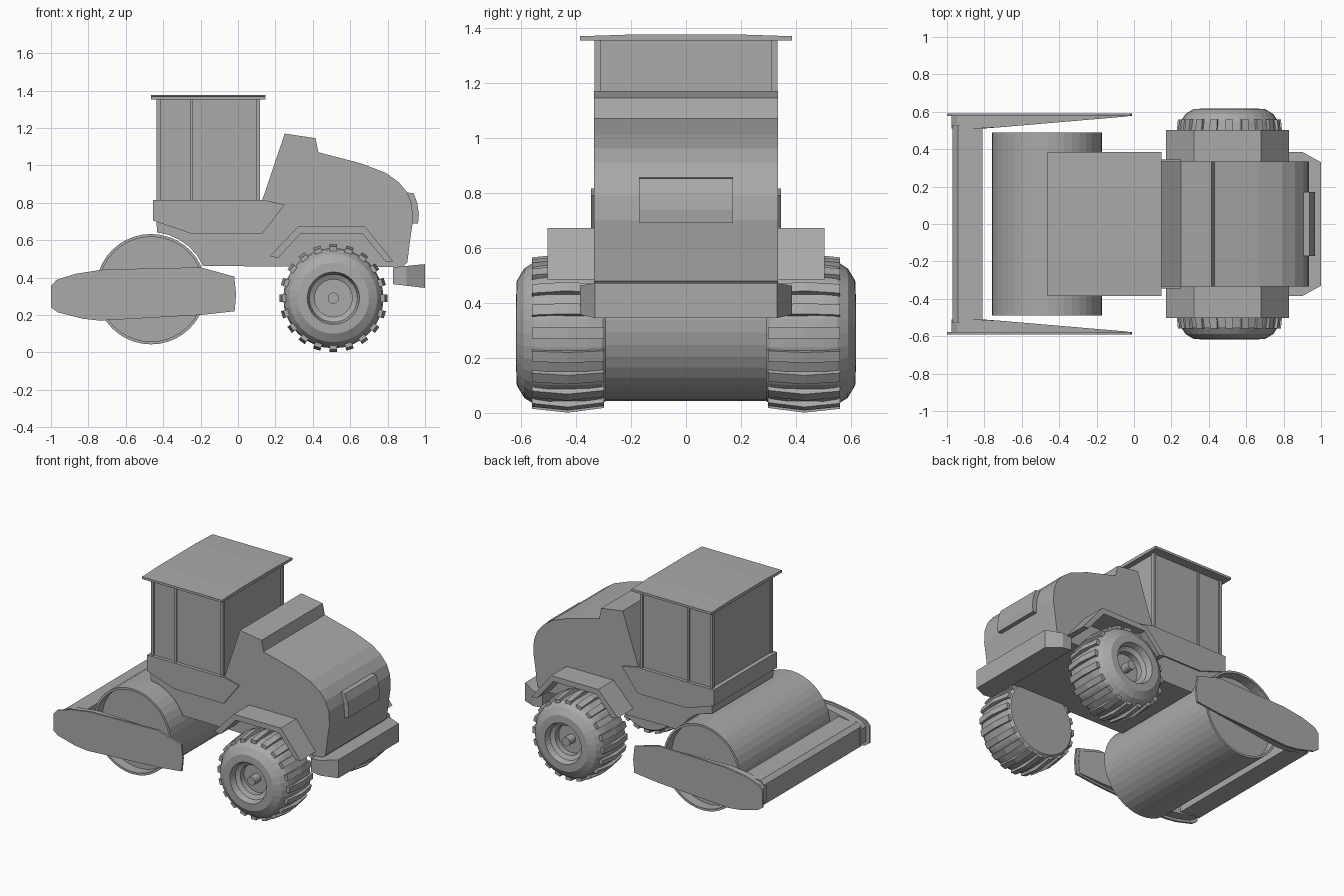
import bpy, bmesh, math
from mathutils import Matrix, Vector

if "Cube" in bpy.data.objects:
    bpy.data.objects.remove(bpy.data.objects["Cube"])

grey = bpy.data.materials.new("machine grey")
grey.diffuse_color = (0.4, 0.4, 0.4, 1)
grey.use_nodes = True
grey.node_tree.nodes["Principled BSDF"].inputs["Base Color"].default_value = grey.diffuse_color


def finish(name, bm, mirror=False):
    bmesh.ops.recalc_face_normals(bm, faces=bm.faces)
    me = bpy.data.meshes.new(name)
    bm.to_mesh(me)
    bm.free()
    me.materials.append(grey)
    ob = bpy.data.objects.new(name, me)
    bpy.context.collection.objects.link(ob)
    if mirror:
        mod = ob.modifiers.new("mirror", 'MIRROR')
        mod.use_axis = (False, True, False)
        mod.use_mirror_merge = False
    return ob


def add_loft(bm, a, b):
    """Closed solid between two matching outlines."""
    va, vb = [bm.verts.new(p) for p in a], [bm.verts.new(p) for p in b]
    bm.faces.new(va)
    bm.faces.new(vb[::-1])
    for i in range(len(va)):
        j = (i + 1) % len(va)
        bm.faces.new((va[i], vb[i], vb[j], va[j]))


def prism(name, pts, y0, y1, mirror=False):
    """Side outline (x, z) extruded across the machine."""
    bm = bmesh.new()
    add_loft(bm, [(x, y0, z) for x, z in pts], [(x, y1, z) for x, z in pts])
    return finish(name, bm, mirror)


def box(name, x0, x1, y0, y1, z0, z1, mirror=False):
    return prism(name, [(x0, z0), (x1, z0), (x1, z1), (x0, z1)], y0, y1, mirror)


def lathe(name, profile, cx, cz, n, mirror=False):
    """Profile (radius, y) spun around a crosswise axle."""
    bm = bmesh.new()
    vs = [bm.verts.new((cx + r, y, cz)) for r, y in profile]
    es = [bm.edges.new(p) for p in zip(vs, vs[1:])]
    bmesh.ops.spin(bm, geom=vs + es, cent=(cx, 0, cz), axis=(0, 1, 0),
                   angle=math.tau, steps=n, use_duplicate=False)
    bmesh.ops.remove_doubles(bm, verts=bm.verts, dist=0.0005)
    return finish(name, bm, mirror)


# Drum with recessed ends
DX, DZ = -0.465, 0.338
lathe("drum", [(0, -0.42), (0.28, -0.42), (0.28, -0.49), (0.295, -0.49),
               (0.295, 0.49), (0.28, 0.49), (0.28, 0.42), (0, 0.42)], DX, DZ, 40)

# Main body and engine hood, with the underside curved around the drum
arch = [(DX + 0.305 * math.cos(math.radians(a)), DZ + 0.305 * math.sin(math.radians(a)))
        for a in (24, 36, 48, 60, 72, 84)]
prism("body", [(0.88, 0.455), (0.905, 0.48), (0.92, 0.60), (0.935, 0.70), (0.93, 0.79),
               (0.905, 0.855), (0.86, 0.91), (0.79, 0.96), (0.66, 1.01), (0.43, 1.07),
               (0.415, 1.145), (0.25, 1.17), (0.13, 0.815), (-0.44, 0.815)]
      + arch[::-1], -0.335, 0.335)

# Cab base, cab, posts and roof
prism("cab_base", [(-0.455, 0.705), (-0.25, 0.635), (0.13, 0.635), (0.25, 0.79),
                   (0.14, 0.815), (-0.455, 0.815)], -0.345, 0.345)
box("cab_glass", -0.425, 0.11, -0.322, 0.322, 0.81, 1.36)
for name, x0, x1 in (("front_post", -0.435, -0.415), ("door_post", -0.255, -0.24),
                     ("rear_post", 0.1, 0.118)):
    box(name, x0, x1, 0.31, 0.332, 0.81, 1.36, True)
bm = bmesh.new()
roof = [(-0.385, 1.353), (0.385, 1.353), (0.385, 1.369), (0.2, 1.375), (-0.2, 1.375), (-0.385, 1.369)]
add_loft(bm, [(-0.465, y, z) for y, z in roof], [(0.147, y, z) for y, z in roof])
finish("roof", bm)

# Raised panel on the back of the hood
prism("rear_panel", [(0.90, 0.855), (0.938, 0.852), (0.958, 0.80), (0.967, 0.74),
                     (0.963, 0.69), (0.92, 0.69)], -0.17, 0.17)

# Rear bumper with tapered corners
bm = bmesh.new()
plan = [(0.83, -0.385), (0.90, -0.385), (1.0, -0.33), (1.0, 0.33), (0.90, 0.385), (0.83, 0.385)]
add_loft(bm, [(x, y, 0.365 - 0.12 * (x - 0.83)) for x, y in plan],
         [(x, y, 0.455 + 0.1 * (x - 0.83)) for x, y in plan])
finish("bumper", bm)

# Fenders
prism("fender", [(0.17, 0.515), (0.32, 0.672), (0.68, 0.672), (0.83, 0.485), (0.79, 0.485),
                 (0.665, 0.635), (0.335, 0.635), (0.215, 0.505)], 0.32, 0.503, True)

# Rear tyres with dished rims and hubs
WX, WZ = 0.51, 0.29
lathe("rear_wheel", [(0, 0.29), (0.245, 0.29), (0.258, 0.305), (0.266, 0.36), (0.268, 0.5),
                     (0.26, 0.55), (0.235, 0.588), (0.19, 0.615), (0.14, 0.617), (0.135, 0.60),
                     (0.128, 0.575), (0.10, 0.56), (0.10, 0.52), (0.03, 0.52), (0.03, 0.585),
                     (0, 0.585)], WX, WZ, 32, True)

# Tread lugs, highest along the middle
bm = bmesh.new()
lug = [(0.298, 0.24), (0.298, 0.272), (0.43, 0.289), (0.56, 0.275), (0.56, 0.24)]
for i in range(20):
    turn = Matrix.Translation((WX, 0, WZ)) @ Matrix.Rotation(math.tau * i / 20, 4, 'Y')
    add_loft(bm, [turn @ Vector((-0.02, y, r)) for y, r in lug],
             [turn @ Vector((0.02, y, r)) for y, r in lug])
finish("tread_lugs", bm, True)

# Drum yoke: side plates, tapered inner arms and front beam
side = [(-1.0, 0.24), (-1.0, 0.355), (-0.97, 0.388), (-0.87, 0.42), (-0.72, 0.443), (-0.2, 0.455),
        (-0.02, 0.405), (-0.01, 0.31), (-0.018, 0.22), (-0.2, 0.20), (-0.74, 0.17), (-0.83, 0.18),
        (-0.965, 0.215)]
prism("yoke_plate", side, 0.578, 0.592, True)
bm = bmesh.new()
inner = [(-0.5 + (x + 0.5) * 0.95, 0.31 + (z - 0.31) * 0.88) for x, z in side]
add_loft(bm, [(x, 0.58, z) for x, z in inner],
         [(x, 0.578 - 0.068 * min(1, max(0, -x / 0.8)), z) for x, z in inner])
bmesh.ops.triangulate(bm, faces=[f for f in bm.faces if len(f.verts) > 4])
finish("yoke_arm", bm, True)
prism("yoke_beam", [(-0.97, 0.23), (-0.97, 0.365), (-0.94, 0.39), (-0.81, 0.40), (-0.81, 0.21)],
      -0.53, 0.53)
